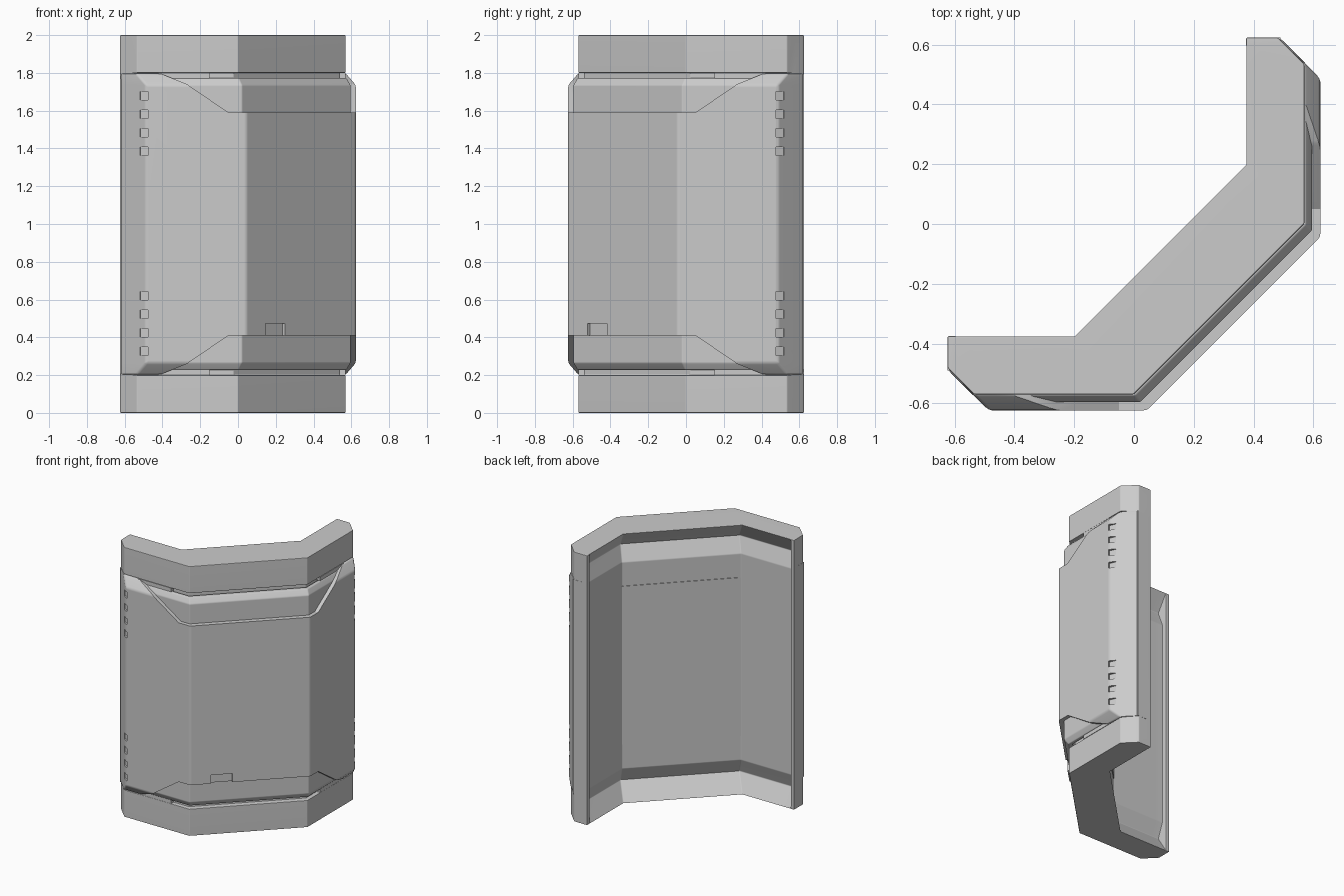
import bpy, bmesh, math
from mathutils import Matrix

cube = bpy.data.objects.get("Cube")
if cube:
    bpy.data.objects.remove(cube)

grey = bpy.data.materials.new("light_grey")
grey.use_nodes = True
grey.diffuse_color = (0.6, 0.6, 0.6, 1)
grey.node_tree.nodes["Principled BSDF"].inputs["Base Color"].default_value = (0.6, 0.6, 0.6, 1)


def finish(name, bm):
    bmesh.ops.remove_doubles(bm, verts=bm.verts, dist=1e-5)
    bmesh.ops.recalc_face_normals(bm, faces=bm.faces)
    mesh = bpy.data.meshes.new(name)
    bm.to_mesh(mesh)
    bm.free()
    obj = bpy.data.objects.new(name, mesh)
    mesh.materials.append(grey)
    bpy.context.collection.objects.link(obj)
    return obj


def mirror(p):
    """Reflect across the diagonal symmetry plane of the corner."""
    return (-p[1], -p[0], p[2])


def sweep(name, rows):
    """Skin section rows along one arm, then on along the mirrored arm."""
    rows = rows + [[mirror(p) for p in row] for row in reversed(rows)]
    bm = bmesh.new()
    rings = [[bm.verts.new(p) for p in row] for row in rows]
    n = len(rings[0])
    for a, b in zip(rings, rings[1:]):
        for i in range(n):
            j = (i + 1) % n
            bm.faces.new((a[i], a[j], b[j], b[i]))
    bm.faces.new(rings[0])
    bm.faces.new(rings[-1])
    return finish(name, bm)


def place(station, d, z):
    """Shift a station outward by d at height z."""
    x, y, sx, sy = station
    return (x + sx * d, y - sy * d, z)


def box(name, centre, size, angle):
    bm = bmesh.new()
    bmesh.ops.create_cube(bm, size=1, matrix=Matrix.Translation(centre)
                          @ Matrix.Rotation(angle, 4, 'Z')
                          @ Matrix.Diagonal((*size, 1)))
    return finish(name, bm)


def activate(obj):
    bpy.ops.object.select_all(action='DESELECT')
    obj.select_set(True)
    bpy.context.view_layer.objects.active = obj


def bevel(obj, width):
    mod = obj.modifiers.new("soft_edges", 'BEVEL')
    mod.width = width
    mod.segments = 2
    mod.angle_limit = math.radians(20)
    activate(obj)
    bpy.ops.object.modifier_apply(modifier=mod.name)


def cut(obj, cutter):
    mod = obj.modifiers.new("cut", 'BOOLEAN')
    mod.operation = 'DIFFERENCE'
    mod.solver = 'EXACT'
    mod.object = cutter
    activate(obj)
    bpy.ops.object.modifier_apply(modifier=mod.name)
    bpy.data.objects.remove(cutter)


def flip(z, top):
    return z if top else 2 - z


# Stations along one arm: x, y, and how they move when pushed outward
outer = [(-.624, -.481, 0, 0), (-.61, -.495, 0, 0), (-.58, -.525, 0, 0),
         (-.535, -.57, 1, 1), (0, -.57, .8, 1)]
inner = [(-.624, -.375, 0, 0), (-.595, -.375, 0, 0), (-.595, -.375, 0, 1),
         (-.535, -.375, 0, 1), (-.2, -.375, 1, 1)]

# Frame with top and bottom caps, grooved inner face and closed arm ends
outside = [(0, 0), (0, .2), (-.03, .2), (-.03, 1.8), (0, 1.8), (0, 2)]
inside = [(0, 2), (.08, 1.875), (.036, 1.765), (.036, .235), (.08, .125), (0, 0)]
frame = sweep("frame", [[place(o, d, z) for d, z in outside] +
                        [place(i, d, z) for d, z in inside]
                        for o, i in zip(outer, inner)])

# Armour panel bulging out between the caps
skin = [(-.62, -.493, 0, 0), (-.54, -.57, 1, 1), (0, -.57, .8, 1)]
lining = [(-.62, -.465, 0, 0), (-.54, -.465, 0, 0), (-.11, -.465, 0, 0)]
bulge = [(0, .202), (.054, .265), (.054, 1.735), (0, 1.798)]
panel = sweep("outer_panel", [[place(o, d, z) for d, z in bulge] +
                              [place(i, 0, z) for z in (1.798, .202)]
                              for o, i in zip(skin, lining)])
bevel(panel, .012)

# Openings at the top and bottom of the panel
opening = [(-.42, 1.8, 0), (-.27, 1.74, 0), (-.05, 1.59, 0), (0, 1.59, 1)]
for top in (True, False):
    rows = [[place((x, -.57, slant, 1), d, flip(z, top)) for d, z in (
        (.2, low), (-.04, low), (-.04, 1.86), (.2, 1.86))]
        for x, low, slant in opening]
    cut(panel, sweep("opening_cutter", rows))

# Inset plating seen through the openings
plating = [(-.02, .228), (.004, .228), (.026, .265),
           (.026, 1.735), (.004, 1.772), (-.02, 1.772)]
inset = sweep("inset_plating", [[place((x, -.57, slant, 1), d, z) for d, z in plating]
                                for x, slant in ((-.44, 0), (0, .8))])
bevel(inset, .006)

# Spacers between plating and caps, and strips where the panel wraps the arm ends
for side, turn in (("right", 0), ("left", math.pi / 2)):
    def on_arm(p):
        return p if side == "right" else mirror(p)
    for z, level in ((.215, "lower"), (1.785, "upper")):
        box(f"{side}_{level}_spacer", on_arm((-.285, -.54, z)), (.27, .06, .029), turn)
    box(side + "_end_strip", on_arm((-.621, -.453, 1)), (.008, .075, 1.59), turn)

# Rows of small notches on the panel's vertical corners
for k in range(4):
    for z in (1.68 - .098 * k, .62 - .098 * k):
        spot = (-.503, -.622, z)
        for p, turn in ((spot, -22.5), (mirror(spot), 112.5)):
            cut(panel, box("notch_cutter", p, (.05, .05, .045), math.radians(turn)))

# Latch notch above the lower inset
cut(panel, box("latch_cutter", (.198, -.472, .438), (.145, .04, .07), math.radians(45)))

# Thin plate on the inner diagonal wall
plate = [place(inner[-1], d, z) for d, z in ((.04, .415), (.04, 1.59), (.033, 1.59), (.033, .415))]
sweep("inner_wall_plate", [plate])

# Flat faces with softly rounded edges
bevel(frame, .005)
for obj in (frame, panel, inset):
    activate(obj)
    bpy.ops.object.shade_smooth_by_angle(angle=math.radians(30))
    obj.modifiers.new("flat_shading", 'WEIGHTED_NORMAL').keep_sharp = True
